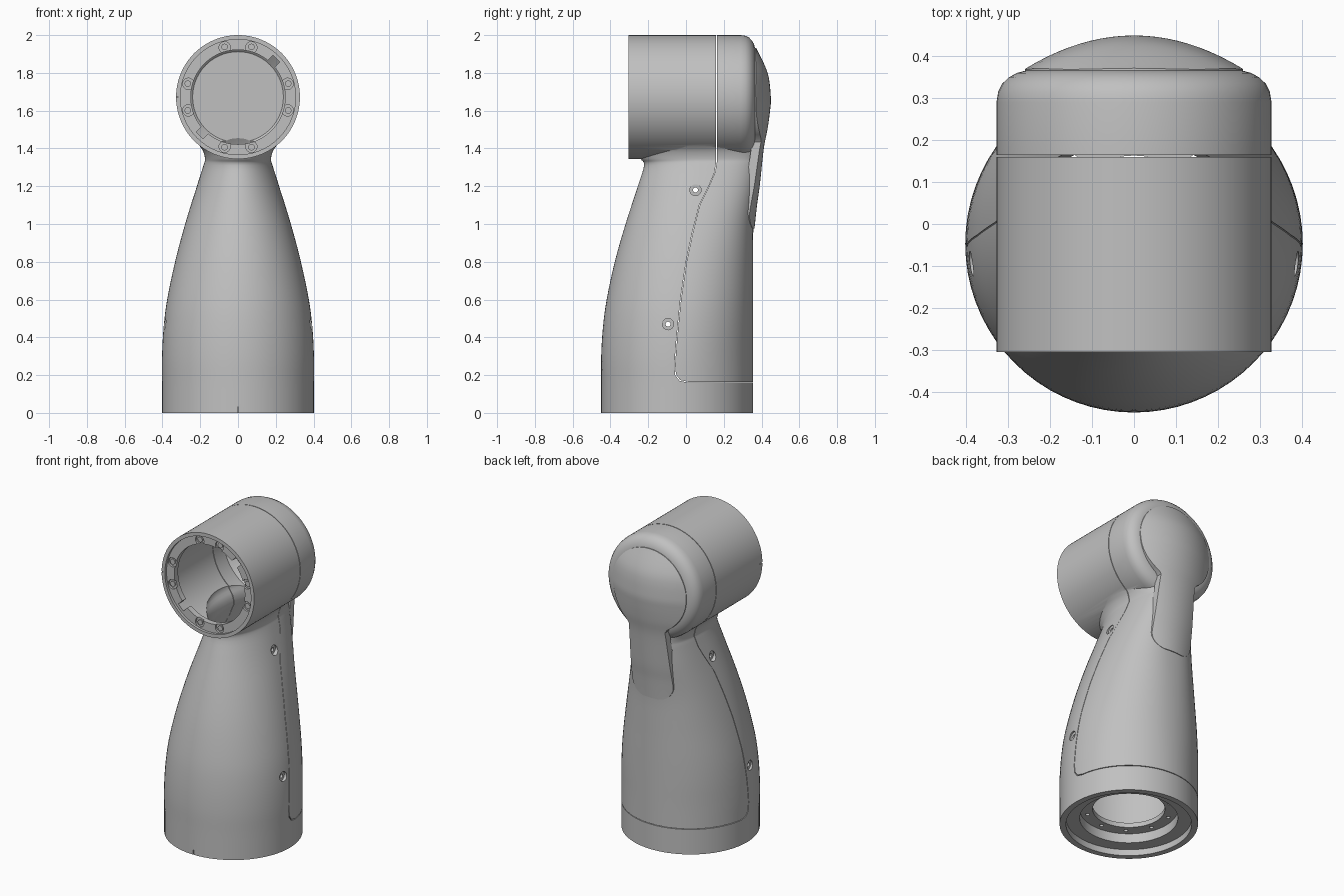
import bpy, bmesh
from math import pi, sin, cos, sqrt, radians, copysign
from mathutils import Matrix, Vector

if "Cube" in bpy.data.objects:
    bpy.data.objects.remove(bpy.data.objects["Cube"])

GREY = (0.53, 0.53, 0.53, 1)
mat = bpy.data.materials.new("satin_grey")
mat.use_nodes = True
mat.diffuse_color = GREY
mat.node_tree.nodes["Principled BSDF"].inputs["Base Color"].default_value = GREY

HEAD_Z = 1.672
BASE_Y = -0.047


def make(name, bm):
    bmesh.ops.recalc_face_normals(bm, faces=bm.faces)
    mesh = bpy.data.meshes.new(name)
    bm.to_mesh(mesh)
    bm.free()
    mesh.materials.append(mat)
    ob = bpy.data.objects.new(name, mesh)
    bpy.context.collection.objects.link(ob)
    return ob


def loft(name, rings):
    """Skin closed rings of equal length and cap both ends."""
    bm = bmesh.new()
    vs = [[bm.verts.new(p) for p in ring] for ring in rings]
    n = len(vs[0])
    for lo, hi in zip(vs, vs[1:]):
        for i in range(n):
            j = (i + 1) % n
            bm.faces.new((lo[i], lo[j], hi[j], hi[i]))
    bm.faces.new(vs[0])
    bm.faces.new(vs[-1])
    return make(name, bm)


def lathe(name, profile, place, n=96):
    """Profile of (distance along axis, radius); place maps to the axis."""
    ang = [2 * pi * i / n for i in range(n)]
    return loft(name, [[place(t, r * cos(a), r * sin(a)) for a in ang]
                       for t, r in profile])


def on_head(t, u, v):
    return Vector((u, t, HEAD_Z + v))


def on_base(t, u, v):
    return Vector((u, BASE_Y + v, t))


def rod(bm, centre, radius, length, axis, n=24):
    turn = {"X": Matrix.Rotation(pi / 2, 4, "Y"),
            "Y": Matrix.Rotation(pi / 2, 4, "X"), "Z": Matrix()}[axis]
    bmesh.ops.create_cone(bm, cap_ends=True, segments=n, radius1=radius,
                          radius2=radius, depth=length,
                          matrix=Matrix.Translation(centre) @ turn)


def box(bm, centre, size, roll=0):
    bmesh.ops.create_cube(bm, size=1, matrix=Matrix.Translation(centre)
                          @ Matrix.Rotation(roll, 4, "Y")
                          @ Matrix.Diagonal((*size, 1)))


def combine(ob, tool, operation):
    """Apply a boolean, then drop the tool."""
    mod = ob.modifiers.new("cut", "BOOLEAN")
    mod.operation, mod.object, mod.solver = operation, tool, "EXACT"
    dg = bpy.context.evaluated_depsgraph_get()
    mesh = bpy.data.meshes.new_from_object(ob.evaluated_get(dg))
    ob.modifiers.clear()
    ob.data = mesh
    bpy.data.objects.remove(tool)


def spline(rows, steps):
    """Catmull-Rom through rows of numbers."""
    out = []
    ext = [rows[0]] + rows + [rows[-1]]
    for a, b, c, d in zip(ext, ext[1:], ext[2:], ext[3:]):
        for k in range(steps):
            t = k / steps
            out.append([q + t * ((r - p) + t * ((2*p - 5*q + 4*r - s)
                        + t * (3*q - p - 3*r + s))) / 2
                        for p, q, r, s in zip(a, b, c, d)])
    return out + [list(rows[-1])]


# Arm body sections: height, half width, front, back, squareness of the back
SECTIONS = [(0, .402, -.449, .355, 2), (.16, .402, -.449, .355, 2),
            (.3, .402, -.449, .355, 2), (.45, .394, -.44, .355, 2.05),
            (.6, .375, -.42, .355, 2.1), (.8, .333, -.377, .355, 2.2),
            (1, .28, -.32, .358, 2.4), (1.2, .218, -.255, .38, 2.6),
            (1.31, .183, -.222, .392, 2.6), (1.345, .175, -.24, .392, 2.6),
            (1.39, .187, -.258, .385, 2.5), (1.43, .215, -.262, .365, 2.4),
            (1.47, .22, -.2, .34, 2.3)]


def section(row, inset=0, n=72):
    z, a, front, back, power = row
    a, mid, depth = a - inset, (front + back) / 2, (back - front) / 2 - inset
    ring = []
    for i in range(n):
        c, s = cos(2 * pi * i / n), sin(2 * pi * i / n)
        e = 2 / power if s > 0 else 1
        ring.append(Vector((copysign(a * abs(c) ** e, c),
                            mid + copysign(depth * abs(s) ** e, s), z)))
    return ring


shell = loft("front_shell", [section(r) for r in spline(SECTIONS, 4)])

# Horizontal joint housing with a rounded rear shoulder
combine(shell, lathe("head", [(-.305, .328), (.29, .328), (.315, .324),
        (.335, .314), (.35, .298), (.36, .28), (.367, .255), (.367, .02)],
        on_head), "UNION")

# Hollow interiors: arm, joint socket, base socket
cavity = [(.13, *SECTIONS[1][1:])] + SECTIONS[2:]
combine(shell, loft("arm_cavity", [section(r, .03) for r in spline(cavity, 3)]),
        "DIFFERENCE")
combine(shell, lathe("head_cavity", [(-.4, .305), (-.288, .305), (-.288, .25),
        (-.25, .25), (-.25, .292), (.27, .292), (.32, .24), (.32, .02)],
        on_head), "DIFFERENCE")
combine(shell, lathe("base_cavity", [(-.1, .365), (.04, .365), (.04, .285),
        (.1, .285), (.1, .21), (.2, .21)], on_base), "DIFFERENCE")

# Flange pockets with their screws, and two cable notches
pockets, screws = bmesh.new(), bmesh.new()
for quarter in range(4):
    for off in (-15, 15):
        a = radians(90 * quarter + off)
        rod(pockets, on_head(-.29, .272 * cos(a), .272 * sin(a)), .03, .03, "Y")
        rod(screws, on_head(-.277, .275 * cos(a), .275 * sin(a)), .017, .012, "Y")
for a in (radians(45), radians(225)):
    box(pockets, on_head(-.27, .25 * cos(a), .25 * sin(a)), (.075, .1, .05), -a)
combine(shell, make("pockets", pockets), "DIFFERENCE")
make("flange_screws", screws)

# Side screw holes, countersinks, base bolt holes and alignment ticks
holes, sinks = bmesh.new(), bmesh.new()
for y, z, half in ((.05, 1.18, .224), (-.095, .47, .389)):
    rod(holes, (0, y, z), .013, 2, "X")
    for side in (-1, 1):
        rod(sinks, (side * (half + .035), y, z), .03, .1, "X")
for i in range(10):
    a = 2 * pi * (i + .5) / 10
    rod(holes, on_base(.11, .247 * cos(a), .247 * sin(a)), .012, .1, "Z", 16)
box(sinks, (-.328, -.3, HEAD_Z), (.02, .05, .006))
box(sinks, (0, -.449, .01), (.006, .02, .04))
combine(shell, make("holes", holes), "DIFFERENCE")
combine(shell, make("sinks", sinks), "DIFFERENCE")

# Split into front and rear shells along the side seam, with a hairline gap
SEAM = [(.16, 2.1), (.16, 1.33), (.15, 1.27), (.12, 1.2), (.07, 1.1),
        (.032, .95), (0, .8), (-.03, .6), (-.05, .4), (-.062, .25),
        (-.057, .2), (-.035, .17), (.01, .16), (.6, .16), (.6, 2.1)]


def seam_block(gap):
    return loft("seam", [[Vector((x, y + gap, z + gap)) for y, z in SEAM]
                         for x in (-.6, .6)])


rear = bpy.data.objects.new("rear_shell", shell.data.copy())
bpy.context.collection.objects.link(rear)
combine(rear, seam_block(.004), "INTERSECT")
combine(shell, seam_block(0), "DIFFERENCE")

# Rear cover: domed disc with a tongue running down the back
SPINE = spline([(.97, .362), (1.1, .376), (1.2, .39), (1.4, .412), (1.5, .431),
                (1.6, .445), (HEAD_Z, .449), (1.8, .432), (1.935, .37)], 6)
LOW, HIGH, DISC = .975, HEAD_Z + .26, .26


def spine_y(z):
    for (z0, y0), (z1, y1) in zip(SPINE, SPINE[1:]):
        if z <= z1:
            return y0 + (y1 - y0) * (z - z0) / (z1 - z0)
    return SPINE[-1][1]


def half_width(z):
    disc = sqrt(max(DISC ** 2 - (z - HEAD_Z) ** 2, 0))
    tongue = 0
    if z < 1.5:
        tongue = .127 + .05 * (1.45 - z)
        d = max(.1 - (z - LOW), 0)
        tongue -= .1 - sqrt(max(.01 - d * d, 0))
    return max(disc, tongue, .004)


rings = []
for i in range(81):
    z = (LOW + HIGH) / 2 - (HIGH - LOW) / 2 * cos(pi * i / 80)
    curve = 1.18 + .5 * min(max((1.5 - z) / .5, 0), 1)
    xs = [half_width(z) * (k / 10 - 1) for k in range(21)]
    outer = [Vector((x, spine_y(z) - curve * x * x, z)) for x in xs]
    rings.append(outer + [p - Vector((0, .045, 0)) for p in reversed(outer)])
loft("rear_cover", rings)

# Smooth shading with crisp edges
for name in ("front_shell", "rear_shell", "rear_cover", "flange_screws"):
    ob = bpy.data.objects[name]
    bpy.ops.object.select_all(action="DESELECT")
    ob.select_set(True)
    bpy.context.view_layer.objects.active = ob
    bpy.ops.object.shade_smooth_by_angle(angle=radians(30))
